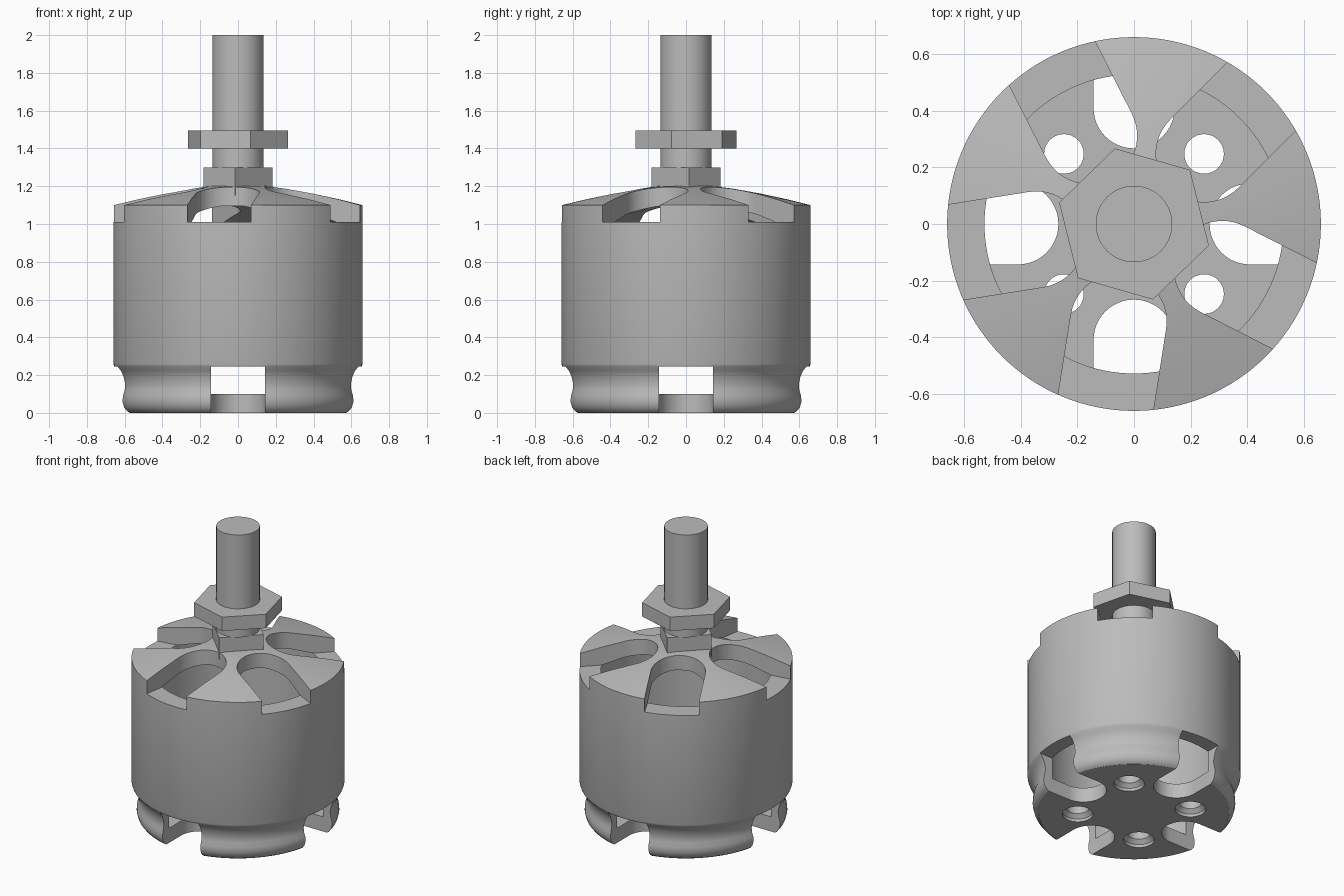
import bpy, bmesh
from math import cos, sin, pi, radians
from mathutils import Matrix

cube = bpy.data.objects.get("Cube")
if cube:
    bpy.data.objects.remove(cube, do_unlink=True)

metal = bpy.data.materials.new("plain grey metal")
metal.use_nodes = True
GREY = (0.5, 0.5, 0.5, 1)
metal.diffuse_color = GREY
metal.node_tree.nodes["Principled BSDF"].inputs["Base Color"].default_value = GREY


def finish(name, bm):
    bmesh.ops.remove_doubles(bm, verts=bm.verts, dist=1e-5)
    bmesh.ops.recalc_face_normals(bm, faces=bm.faces)
    mesh = bpy.data.meshes.new(name)
    bm.to_mesh(mesh)
    bm.free()
    obj = bpy.data.objects.new(name, mesh)
    bpy.context.collection.objects.link(obj)
    mesh.materials.append(metal)
    return obj


def lathe(name, profile, steps=128, centre=(0, 0)):
    """Turn an (r, z) profile that starts and ends on the axis."""
    bm = bmesh.new()
    rings = []
    for r, z in profile:
        count = 1 if r == 0 else steps
        rings.append([bm.verts.new((centre[0] + r * cos(2 * pi * i / steps),
                                    centre[1] + r * sin(2 * pi * i / steps), z))
                      for i in range(count)])
    for a, b in zip(rings, rings[1:]):
        for i in range(steps):
            j = (i + 1) % steps
            quad = [a[i % len(a)], a[j % len(a)], b[j % len(b)], b[i % len(b)]]
            bm.faces.new(list(dict.fromkeys(quad)))
    return finish(name, bm)


def prism(name, outline, low, high, turn=0):
    """Extrude an (x, y) outline between two heights, turned about z."""
    bm = bmesh.new()
    face = bm.faces.new([bm.verts.new((x, y, low)) for x, y in outline])
    top = bmesh.ops.extrude_face_region(bm, geom=[face])
    verts = [v for v in top["geom"] if isinstance(v, bmesh.types.BMVert)]
    bmesh.ops.translate(bm, verts=verts, vec=(0, 0, high - low))
    bm.transform(Matrix.Rotation(radians(turn), 4, "Z"))
    return finish(name, bm)


def slot(start, half, end=0.9, steps=24):
    """Outline of a slot open at the outside with a round inner end."""
    arc = [(start + half * cos(pi / 2 + pi * i / steps),
            half * sin(pi / 2 + pi * i / steps)) for i in range(steps + 1)]
    return arc + [(end, -half), (end, half)]


def cut(obj, cutter):
    cutter.hide_render = True
    mod = obj.modifiers.new("cut", "BOOLEAN")
    mod.operation = "DIFFERENCE"
    mod.solver = "EXACT"
    mod.object = cutter
    bpy.context.view_layer.objects.active = obj
    bpy.ops.object.modifier_apply(modifier=mod.name)
    bpy.data.objects.remove(cutter, do_unlink=True)


def smooth(obj):
    bpy.ops.object.select_all(action="DESELECT")
    obj.select_set(True)
    bpy.context.view_layer.objects.active = obj
    bpy.ops.object.shade_smooth_by_angle(angle=radians(30))


# Motor housing: domed bell flowing into a waisted base
housing = lathe("motor_housing", [
    (0, 1.2), (0.15, 1.2), (0.25, 1.187), (0.39, 1.162), (0.53, 1.132), (0.66, 1.1),
    (0.66, 0.26), (0.655, 0.245), (0.637, 0.225), (0.622, 0.19), (0.614, 0.15),
    (0.617, 0.12), (0.626, 0.09), (0.628, 0.06), (0.62, 0.03), (0.605, 0.01),
    (0.59, 0), (0, 0)])
cut(housing, lathe("cavity", [
    (0, 1.1), (0.2, 1.095), (0.4, 1.05), (0.56, 1.0), (0.56, 0.1), (0, 0.1)]))

# Five cooling slots between the spokes of the dome
for k in range(5):
    cut(housing, prism("dome_slot", slot(0.35, 0.17), 1.01, 1.4, 45 + 72 * k))

# Four open slots and four countersunk screw holes in the base
for k in range(4):
    cut(housing, prism("base_slot", slot(0.41, 0.143), -0.1, 0.245, 90 * k))
    a = radians(45 + 90 * k)
    cut(housing, lathe("screw_hole", [
        (0, -0.05), (0.095, -0.05), (0.095, 0.02), (0.07, 0.045), (0.07, 0.15), (0, 0.15)],
        32, (0.35 * cos(a), 0.35 * sin(a))))
smooth(housing)

# Block collar under the shaft
collar = prism("collar", [(-0.14, -0.119), (0.14, -0.119), (0.14, 0.119), (-0.14, 0.119)],
               1.15, 1.3, 45)

# Hexagonal nut
prism("hex_nut", [(0.275 * cos(i * pi / 3), 0.275 * sin(i * pi / 3)) for i in range(6)],
      1.4, 1.495, 44)

# Output shaft
smooth(lathe("shaft", [(0, 2), (0.135, 2), (0.135, 1.3), (0, 1.3)], 64))
